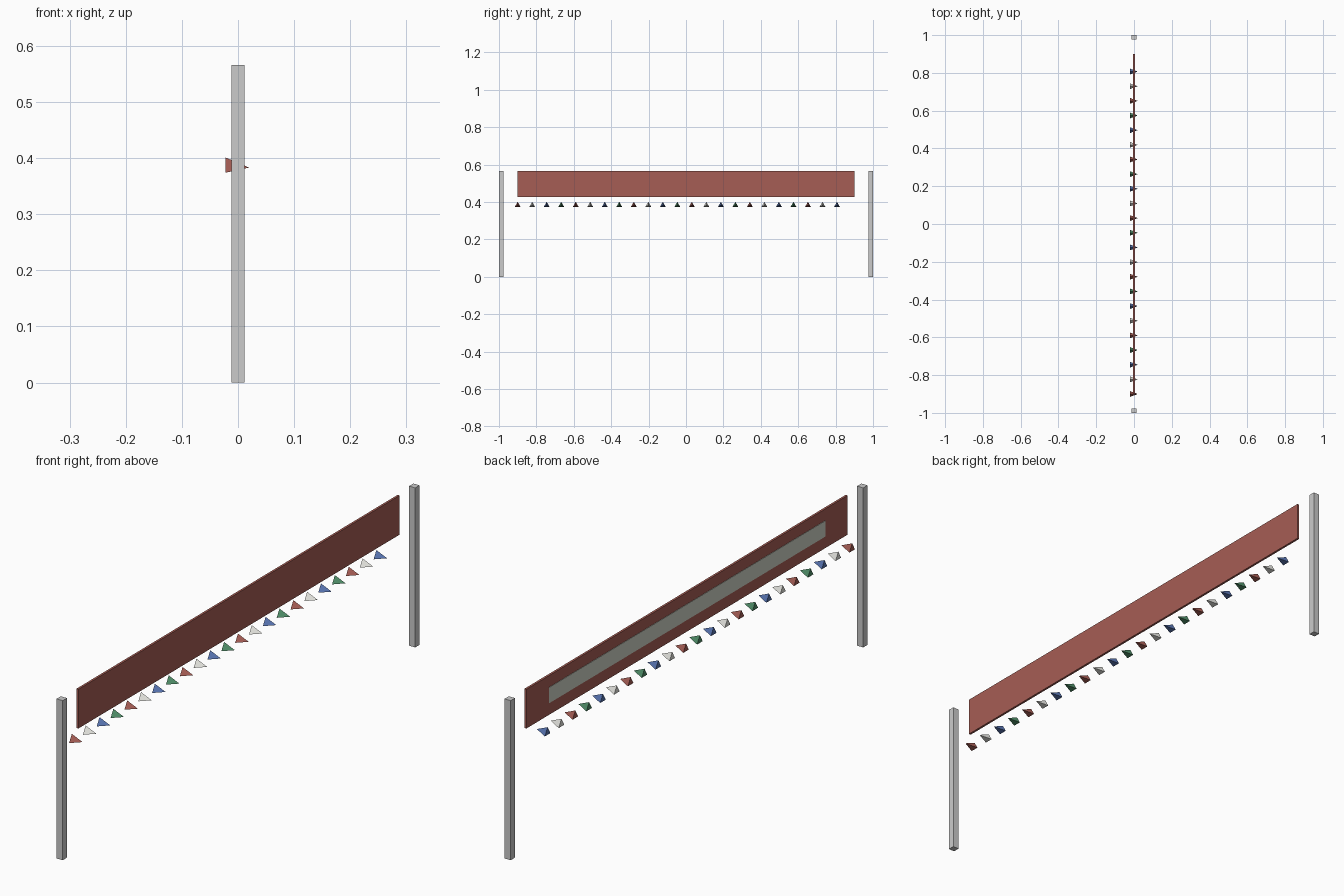
import bpy
import math

if "Cube" in bpy.data.objects:
    bpy.data.objects.remove(bpy.data.objects["Cube"])


def material(name, rgb):
    m = bpy.data.materials.new(name)
    m.diffuse_color = (*rgb, 1)
    m.use_nodes = True
    m.node_tree.nodes["Principled BSDF"].inputs["Base Color"].default_value = m.diffuse_color
    return m


def box(name, center, size, mat=None):
    bpy.ops.mesh.primitive_cube_add(size=1, location=center)
    ob = bpy.context.object
    ob.name = name
    ob.scale = size
    bpy.ops.object.transform_apply(location=False, rotation=False, scale=True)
    if mat:
        ob.data.materials.append(mat)
    return ob


red = material("red", (0.38, 0.11, 0.09))
white = material("white", (0.8, 0.8, 0.76))
blue = material("blue", (0.1, 0.18, 0.45))
green = material("green", (0.08, 0.27, 0.14))
pale = material("pale", (0.62, 0.65, 0.56))

# end posts
for side, y in (("near", -0.988), ("far", 0.988)):
    box(f"{side}_post", (0, y, 0.283), (0.024, 0.024, 0.566))

# banner with pale stripe on its left face
box("banner", (0, 0, 0.4965), (0.008, 1.8, 0.139), red)
box("banner_stripe", (-0.004, 0, 0.497), (0.003, 1.55, 0.056), pale)

# row of three-sided pennants pointing to +x
colors = (red, white, blue, green)
depth = 0.042
for i in range(23):
    y = -0.9 + i * 0.0776
    bpy.ops.mesh.primitive_cone_add(vertices=3, radius1=0.018, radius2=0, depth=depth)
    flag = bpy.context.object
    flag.name = f"pennant_{i + 1}"
    # put one base corner at the top
    top = max(flag.data.vertices, key=lambda v: v.co.xy.length * (v.co.z < 0)).co
    turn = math.pi - math.atan2(top.y, top.x)
    for v in flag.data.vertices:
        c, s = math.cos(turn), math.sin(turn)
        x0, y0, z0 = v.co
        px, py = c * x0 - s * y0, s * x0 + c * y0
        v.co = (z0, py, -px)
    flag.location = (-0.001, y, 0.383)
    flag.data.materials.append(colors[i % 4])
